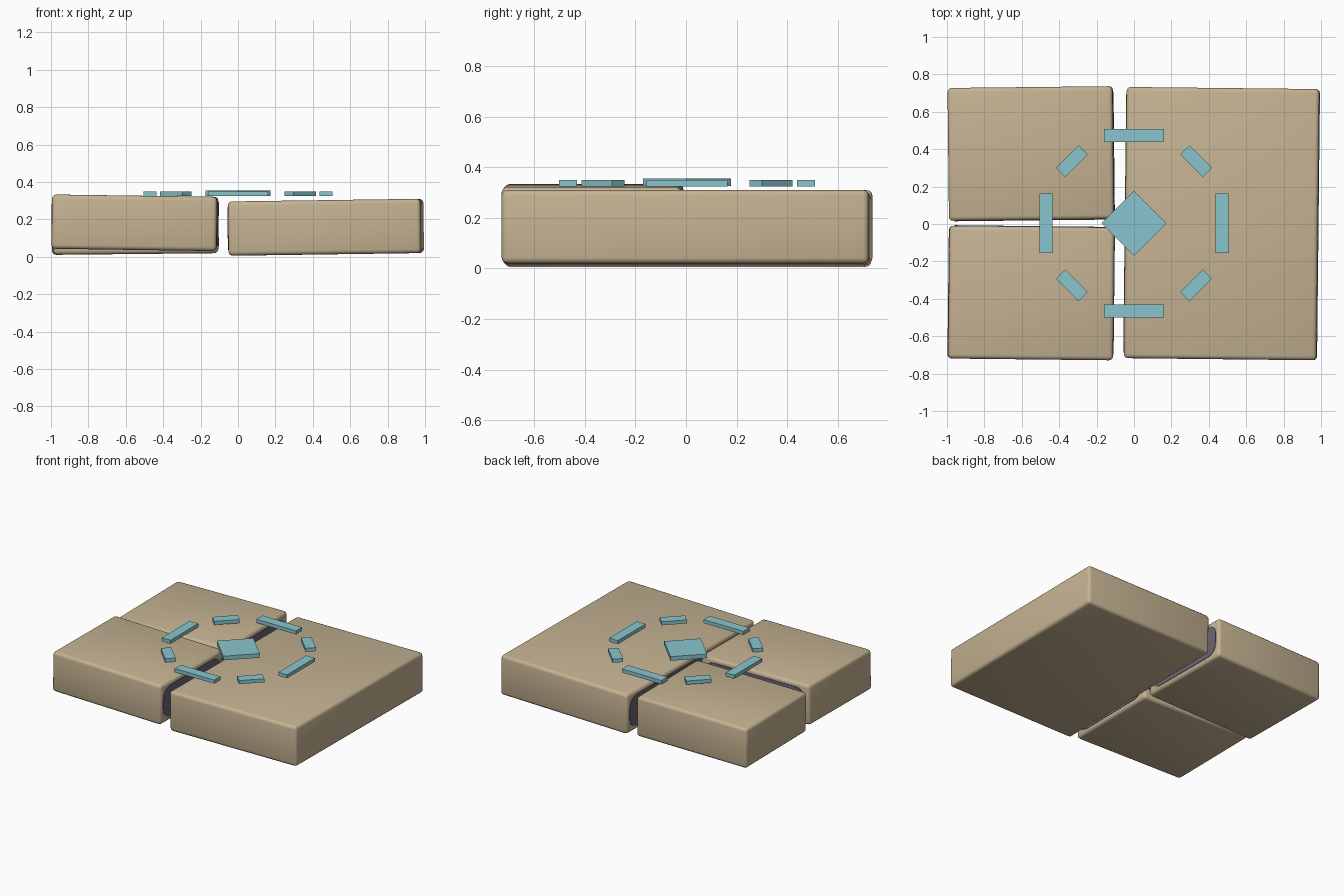
import bpy, bmesh, math
from mathutils import Matrix, Vector, Euler

if "Cube" in bpy.data.objects:
    bpy.data.objects.remove(bpy.data.objects["Cube"])


def material(name, rgb):
    m = bpy.data.materials.new(name)
    m.diffuse_color = (*rgb, 1)
    m.use_nodes = True
    m.node_tree.nodes["Principled BSDF"].inputs["Base Color"].default_value = m.diffuse_color
    return m


STONE = material("sand_stone", (0.56, 0.45, 0.29))
DARK = material("dark_seam", (0.15, 0.125, 0.17))
CYAN = material("pale_cyan", (0.25, 0.56, 0.61))


def finish(name, bm, mat, matrix):
    bmesh.ops.recalc_face_normals(bm, faces=bm.faces)
    mesh = bpy.data.meshes.new(name)
    bm.to_mesh(mesh)
    bm.free()
    ob = bpy.data.objects.new(name, mesh)
    bpy.context.collection.objects.link(ob)
    ob.data.materials.append(mat)
    ob.matrix_world = matrix
    return ob


def box(size):
    bm = bmesh.new()
    bmesh.ops.create_cube(bm, size=1)
    bmesh.ops.scale(bm, vec=size, verts=bm.verts)
    return bm


def smooth(ob):
    bpy.ops.object.select_all(action='DESELECT')
    ob.select_set(True)
    bpy.context.view_layer.objects.active = ob
    bpy.ops.object.shade_smooth_by_angle(angle=math.radians(40))


def slab(name, size, centre, rot, seams):
    """Bevelled, slightly tilted stone with dark rounded inlays on its inner sides."""
    m = Matrix.Translation(centre) @ Euler(rot).to_matrix().to_4x4()
    bm = box(size)
    bmesh.ops.bevel(bm, geom=bm.edges[:], offset=0.022, segments=3,
                    profile=0.5, affect='EDGES')
    smooth(finish(name, bm, STONE, m))
    for axis, sign in seams:
        dims = [s - 0.06 for s in size]
        dims[axis] = 0.006
        pos = Vector((0, 0, 0))
        pos[axis] = sign * size[axis] / 2
        bm = box(dims)
        short = [e for e in bm.edges
                 if abs((e.verts[0].co - e.verts[1].co)[axis]) > 0.001]
        bmesh.ops.bevel(bm, geom=short, offset=0.08, segments=5,
                        profile=0.5, affect='EDGES')
        finish(name + "_seam_" + "xy"[axis], bm, DARK, m @ Matrix.Translation(pos))


# Three stone slabs
slab("right_slab", (1.03, 1.45, 0.29), (0.47, 0.002, 0.158),
     (0, -0.014, -0.011), [(0, -1)])
slab("back_left_slab", (0.882, 0.71, 0.29), (-0.551, 0.377, 0.16),
     (0, -0.010, 0.011), [(0, 1), (1, -1)])
slab("front_left_slab", (0.882, 0.71, 0.29), (-0.551, -0.369, 0.182),
     (0, 0.014, -0.011), [(0, 1), (1, 1)])

# Floating ring of eight marks, long and short alternating
for i in range(8):
    a = i * math.pi / 4
    length = 0.32 if i % 2 == 0 else 0.17
    m = (Matrix.Translation((0, 0.004, 0.337)) @ Matrix.Rotation(a, 4, 'Z')
         @ Matrix.Translation((0.47, 0, 0)))
    finish(f"ring_mark_{i}", box((0.07, length, 0.026)), CYAN, m)

# Central diamond
finish("centre_diamond", box((0.245, 0.245, 0.03)), CYAN,
       Matrix.Translation((0, 0.004, 0.34)) @ Matrix.Rotation(math.pi / 4, 4, 'Z'))
